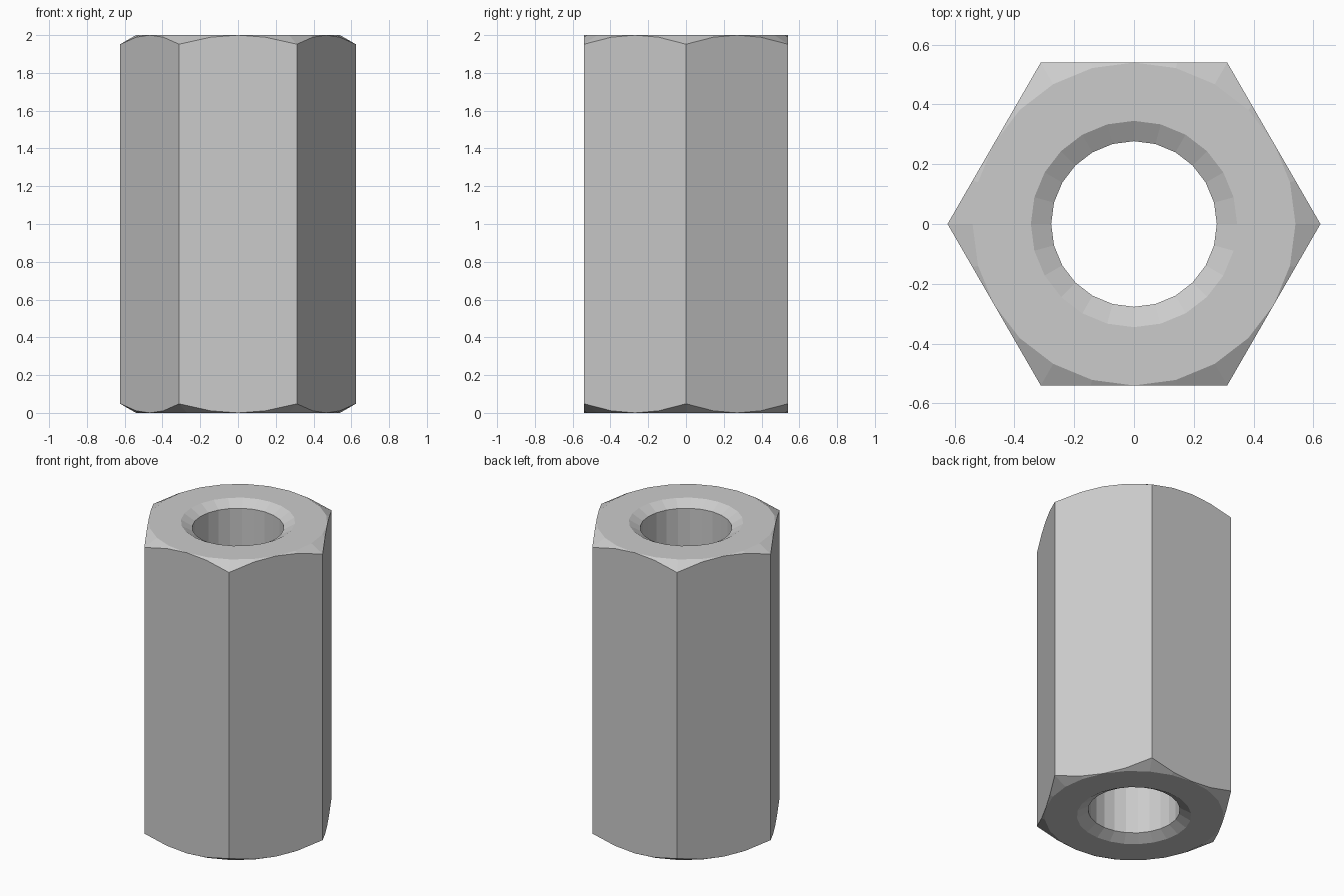
import bpy, bmesh
from math import sin, cos, tan, radians

if "Cube" in bpy.data.objects:
    bpy.data.objects.remove(bpy.data.objects["Cube"])

SIDES = 24
HEIGHT = 2.0
APOTHEM = 0.54      # centre to flat
BORE = 0.277
SINK = 0.345        # countersink mouth radius
SLOPE = tan(radians(30))


def hex_radius(a):
    """Distance from the axis to the hexagon outline (corners on +x and -x)."""
    return APOTHEM / cos(radians((a % 60) - 30))


def top_profile(a):
    """Radius and depth below the end face, from the bore out to the hex wall."""
    r = hex_radius(a)
    return [(BORE, (SINK - BORE) * SLOPE), (SINK, 0), (APOTHEM, 0),
            (r, (r - APOTHEM) * SLOPE)]


# Closed section swept round the axis: top end, outer wall, bottom end, bore
bm = bmesh.new()
columns = []
for i in range(SIDES):
    a = 360 * i / SIDES
    prof = top_profile(a)
    section = [(r, HEIGHT - d) for r, d in prof] + [(r, d) for r, d in reversed(prof)]
    columns.append([bm.verts.new((r * cos(radians(a)), r * sin(radians(a)), z))
                    for r, z in section])

for i in range(SIDES):
    c, n = columns[i], columns[(i + 1) % SIDES]
    for j in range(len(c)):
        k = (j + 1) % len(c)
        bm.faces.new((c[j], c[k], n[k], n[j]))

# The chamfer vanishes at the middle of each flat
bmesh.ops.remove_doubles(bm, verts=bm.verts, dist=1e-4)
bmesh.ops.recalc_face_normals(bm, faces=bm.faces)

mesh = bpy.data.meshes.new("hex_coupling_nut")
bm.to_mesh(mesh)
bm.free()
nut = bpy.data.objects.new("hex_coupling_nut", mesh)
bpy.context.collection.objects.link(nut)
